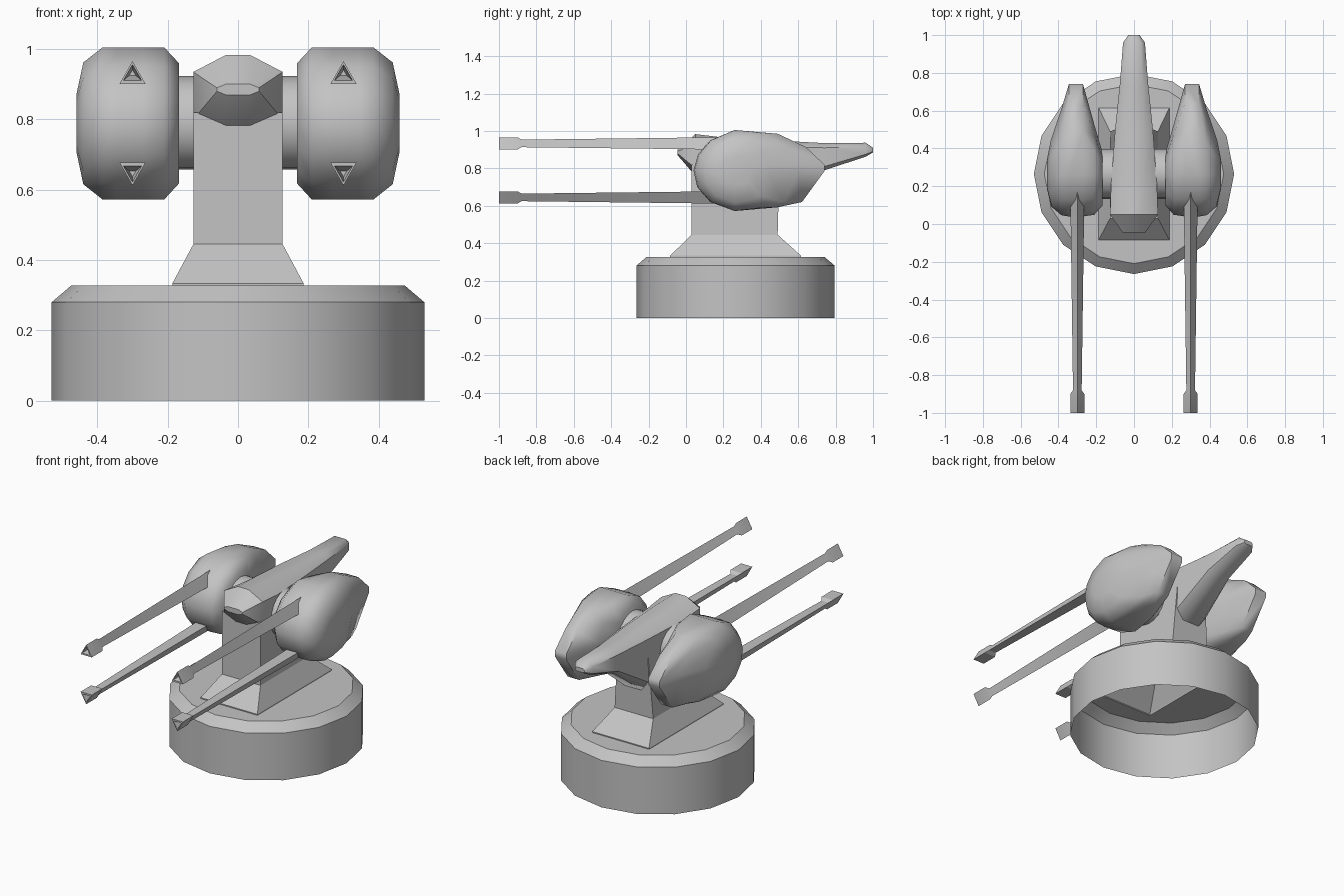
import bpy, bmesh, math

cube = bpy.data.objects.get("Cube")
if cube:
    bpy.data.objects.remove(cube)

GREY = (0.55, 0.55, 0.55, 1)
grey = bpy.data.materials.new("plain grey")
grey.diffuse_color = GREY
grey.use_nodes = True
grey.node_tree.nodes["Principled BSDF"].inputs["Base Color"].default_value = GREY

PIVOT_Y, PIVOT_Z = 0.265, 0.79


def finish(name, bm, angle):
    bmesh.ops.recalc_face_normals(bm, faces=bm.faces)
    mesh = bpy.data.meshes.new(name)
    bm.to_mesh(mesh)
    bm.free()
    mesh.materials.append(grey)
    obj = bpy.data.objects.new(name, mesh)
    bpy.context.collection.objects.link(obj)
    bpy.ops.object.select_all(action='DESELECT')
    bpy.context.view_layer.objects.active = obj
    obj.select_set(True)
    bpy.ops.object.shade_smooth_by_angle(angle=math.radians(angle))


def loft(bm, rings, cap_start=True, cap_end=True):
    """Skin a row of equal-length point rings."""
    loops = [[bm.verts.new(p) for p in ring] for ring in rings]
    n = len(loops[0])
    for a, b in zip(loops, loops[1:]):
        for i in range(n):
            j = (i + 1) % n
            bm.faces.new((a[i], a[j], b[j], b[i]))
    if cap_start:
        bm.faces.new(loops[0])
    if cap_end:
        bm.faces.new(loops[-1])
    return loops


def circle(r, z, n=16):
    return [(r * math.sin(math.tau * i / n), PIVOT_Y - r * math.cos(math.tau * i / n), z)
            for i in range(n)]


def rectangle(w, y0, y1, z, back_w=None):
    b = back_w or w
    return [(-w, y0, z), (w, y0, z), (b, y1, z), (-b, y1, z)]


def loop_edges(bm, loop):
    return [bm.edges.get((loop[i - 1], loop[i])) or bm.edges.new((loop[i - 1], loop[i]))
            for i in range(len(loop))]


# Round base: open underneath, with a rectangular opening in its top
bm = bmesh.new()
rim = loft(bm, [circle(0.53, 0), circle(0.53, 0.28), circle(0.475, 0.327)], False, False)[-1]
hole = [bm.verts.new(p) for p in rectangle(0.187, -0.085, 0.615, 0.327)]
bmesh.ops.bridge_loops(bm, edges=loop_edges(bm, rim) + loop_edges(bm, hole))
finish("round_base", bm, 30)

# Flared foot and column
bm = bmesh.new()
loft(bm, [rectangle(0.187, -0.085, 0.615, 0.327),
          rectangle(0.187, -0.085, 0.615, 0.333),
          rectangle(0.127, 0.03, 0.49, 0.445),
          rectangle(0.127, 0.03, 0.50, 0.82, 0.1)], False, True)
finish("column", bm, 25)

# Central head tapering to a long tail
# y, half width, flat half width, top, upper shoulder, lower shoulder, bottom
HEAD = [(-0.045, 0.06, 0.035, 0.90, 0.89, 0.88, 0.87),
        (0.05, 0.127, 0.035, 0.983, 0.935, 0.80, 0.76),
        (0.2, 0.122, 0.055, 0.965, 0.92, 0.70, 0.68),
        (0.5, 0.1, 0.055, 0.948, 0.915, 0.66, 0.60),
        (0.74, 0.075, 0.045, 0.935, 0.91, 0.81, 0.79),
        (0.96, 0.058, 0.035, 0.937, 0.915, 0.875, 0.862),
        (1.0, 0.03, 0.02, 0.91, 0.90, 0.89, 0.885)]
bm = bmesh.new()
rings = []
for y, w, t, top, up, low, bottom in HEAD:
    half = [(t, top), (w, up), (w, low), (t, bottom)]
    rings.append([(x, y, z) for x, z in half] + [(-x, y, z) for x, z in reversed(half)])
loft(bm, rings)
finish("head", bm, 40)

# Axle between the pods
bm = bmesh.new()
AXLE_R = 0.133
loft(bm, [[(x, PIVOT_Y + AXLE_R * math.cos(math.tau * i / 20),
            PIVOT_Z + AXLE_R * math.sin(math.tau * i / 20)) for i in range(20)]
          for x in (-0.2, 0.2)])
finish("axle", bm, 30)

# Egg-shaped side outline of a pod
EGG = [(0.26, 1.005), (0.13, 0.95), (0.065, 0.875), (0.04, 0.79), (0.06, 0.70),
       (0.13, 0.62), (0.26, 0.572), (0.49, 0.592), (0.62, 0.62), (0.74, 0.785),
       (0.74, 0.82), (0.64, 0.915), (0.49, 0.985)]
# x, height scale, front scale, back scale
SLICES = [(0.168, 0.79, 0.75, 0.25), (0.21, 1, 0.96, 0.55), (0.27, 1, 1, 1),
          (0.345, 1, 1, 1), (0.385, 1, 0.97, 0.72), (0.44, 0.80, 0.76, 0.38),
          (0.46, 0.37, 0.36, 0.17)]
# Barrel: y and scale of the triangular section, from the bore outward and back
BARREL = [(-0.94, 0.25), (-1, 0.7), (-1, 1), (-0.9, 1), (-0.88, 0.62), (0.2, 1.02)]
TRIANGLE = [(-0.037, -0.032), (0.037, -0.032), (0, 0.033)]

for side, sx in (("left", 1), ("right", -1)):
    bm = bmesh.new()
    loft(bm, [[(sx * x, PIVOT_Y + (y - PIVOT_Y) * (front if y < PIVOT_Y else back),
                PIVOT_Z + (z - PIVOT_Z) * height) for y, z in EGG]
              for x, height, front, back in SLICES])
    finish(side + "_pod", bm, 50)

    for level, z0, flip in (("upper", 0.933, 1), ("lower", 0.645, -1)):
        bm = bmesh.new()
        loft(bm, [[(sx * 0.3 + x * s, y, z0 + flip * z * s) for x, z in TRIANGLE]
                  for y, s in BARREL])
        finish(f"{side}_{level}_barrel", bm, 20)
